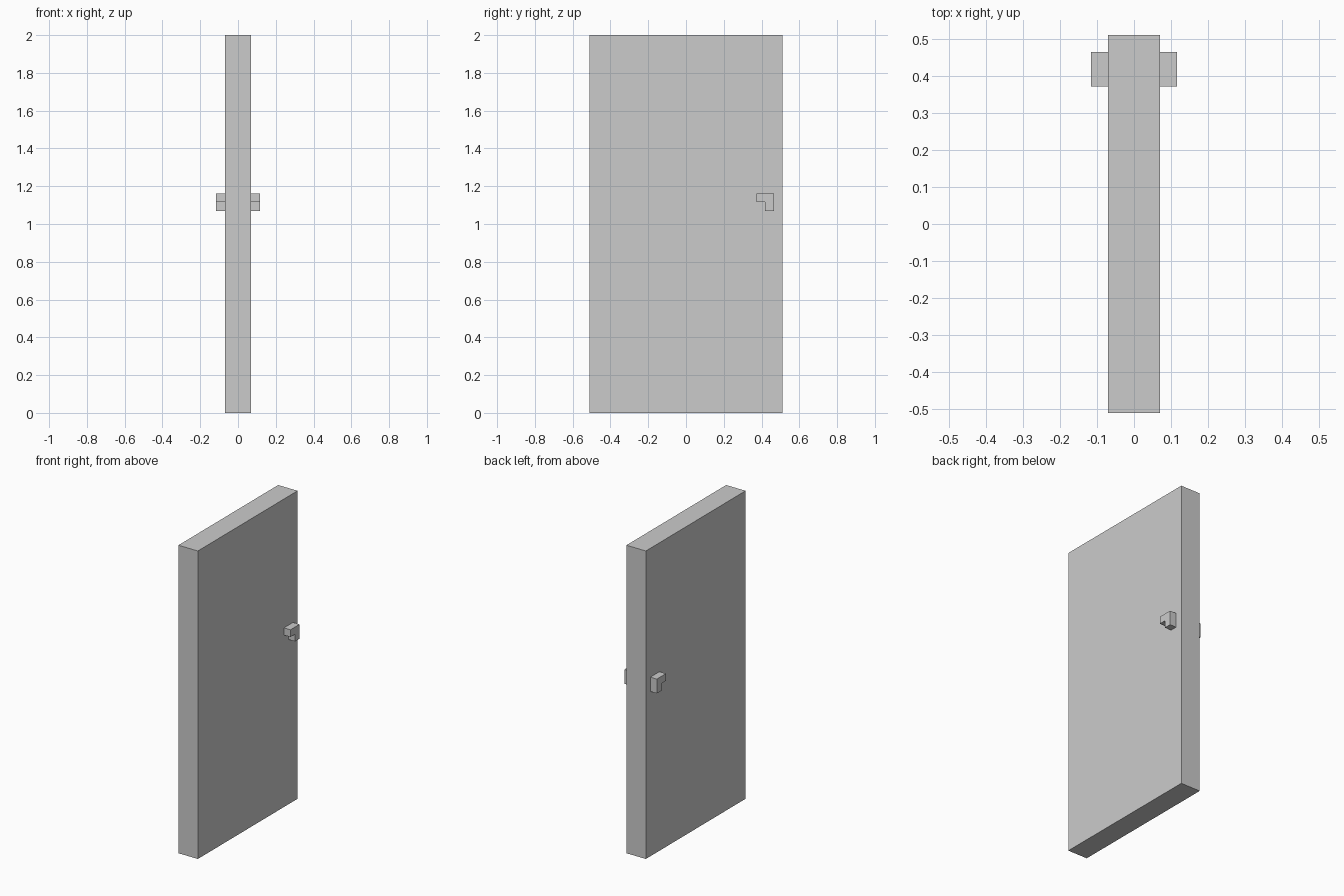
import bpy, bmesh
from mathutils import Vector

if "Cube" in bpy.data.objects:
    bpy.data.objects.remove(bpy.data.objects["Cube"])

U = 2 / 43  # the door is laid out on a 43-step grid


def finish(name, bm, merge):
    """Scale to size, make the object and mirror it to the other side."""
    bmesh.ops.recalc_face_normals(bm, faces=bm.faces)
    bmesh.ops.scale(bm, vec=(U, U, U), verts=bm.verts)
    mesh = bpy.data.meshes.new(name)
    bm.to_mesh(mesh)
    bm.free()
    obj = bpy.data.objects.new(name, mesh)
    bpy.context.collection.objects.link(obj)
    mod = obj.modifiers.new("Mirror", 'MIRROR')
    mod.use_axis[0] = True
    mod.use_mirror_merge = merge
    mod.merge_threshold = 0.0005


def moved(geom):
    return [g for g in geom if isinstance(g, bmesh.types.BMVert)]


# Door leaf: one half, with a groove around each of the two panels
ys = [-11, -10, 10, 11]
zs = [0, 2, 21, 27, 42, 43]
bm = bmesh.new()
grid = [[bm.verts.new((1.5, y, z)) for z in zs] for y in ys]
panels = []
for i in range(len(ys) - 1):
    for j in range(len(zs) - 1):
        face = bm.faces.new((grid[i][j], grid[i + 1][j],
                             grid[i + 1][j + 1], grid[i][j + 1]))
        if i == 1 and j in (1, 3):
            panels.append(face)
bm.normal_update()

# Grooves: inset each panel and push the rim inwards
for face in panels:
    rim = bmesh.ops.inset_individual(bm, faces=[face], thickness=1, depth=0,
                                     use_even_offset=True)["faces"]
    ext = bmesh.ops.extrude_face_region(bm, geom=rim)["geom"]
    bmesh.ops.translate(bm, vec=Vector((-1, 0, 0)), verts=moved(ext))

# Outer edges of the door, back to the mirror plane
border = [e for e in bm.edges if e.is_boundary]
ext = bmesh.ops.extrude_edge_only(bm, edges=border)["geom"]
bmesh.ops.translate(bm, vec=Vector((-1.5, 0, 0)), verts=moved(ext))
finish("door_leaf", bm, True)

# Handles: L-shaped profile on each side
bm = bmesh.new()
profile = [(8, 24), (9, 24), (9, 23), (10, 23), (10, 25), (8, 25)]
base = bm.faces.new([bm.verts.new((1.5, y, z)) for y, z in profile])
ext = bmesh.ops.extrude_face_region(bm, geom=[base], use_keep_orig=True)["geom"]
bmesh.ops.translate(bm, vec=Vector((1, 0, 0)), verts=moved(ext))
finish("door_handles", bm, False)
